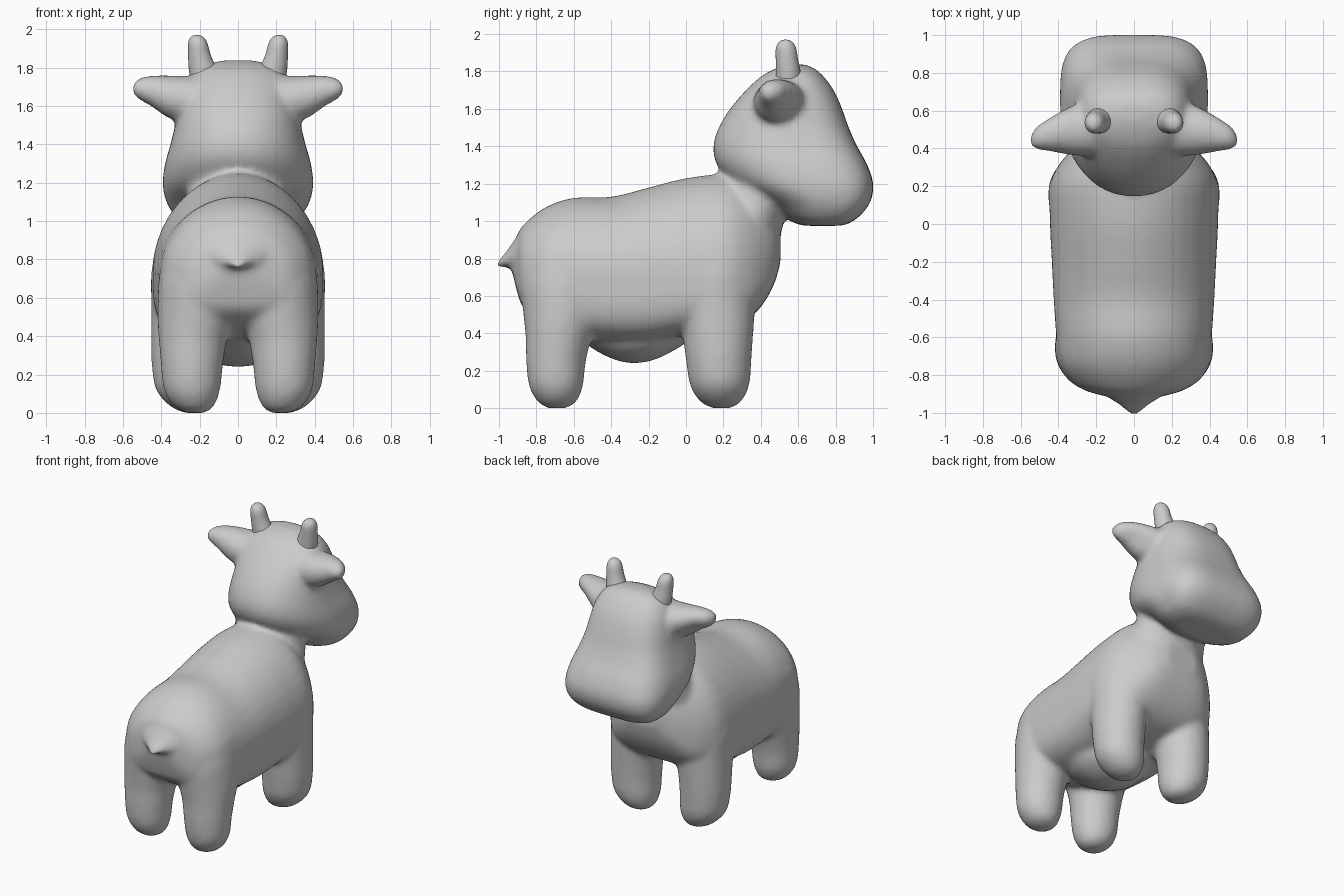
import bpy, bmesh, math


def superellipse(n_side, ru, rv_neg, rv_pos, n_neg=2.0, n_pos=2.0):
    """Closed outline; the negative and positive v halves have their own size and squareness."""
    pts = []
    for i in range(n_side):
        a = 2 * math.pi * i / n_side
        c, s = math.cos(a), math.sin(a)
        n, rv = (n_pos, rv_pos) if s >= 0 else (n_neg, rv_neg)
        u = math.copysign(abs(c) ** (2 / n), c) * ru
        v = math.copysign(abs(s) ** (2 / n), s) * rv
        pts.append((u, v))
    return pts


def refine(st, steps=4):
    """Smoothly interpolate between stations (Catmull-Rom)."""
    out = []
    for i in range(len(st) - 1):
        p0, p1, p2, p3 = st[max(i - 1, 0)], st[i], st[i + 1], st[min(i + 2, len(st) - 1)]
        for k in range(steps):
            t = k / steps
            out.append(tuple(b + 0.5 * t * (c - a + t * (2 * a - 5 * b + 4 * c - d
                             + t * (3 * (b - c) + d - a)))
                             for a, b, c, d in zip(p0, p1, p2, p3)))
    return out + [tuple(st[-1])]


def loft(bm, rings):
    """Skin a list of equal-length point rings and cap both ends."""
    loops = [[bm.verts.new(p) for p in ring] for ring in rings]
    n = len(loops[0])
    faces = []
    for a, b in zip(loops, loops[1:]):
        for i in range(n):
            j = (i + 1) % n
            faces.append(bm.faces.new((a[i], a[j], b[j], b[i])))
    faces += [bm.faces.new(loops[0][::-1]), bm.faces.new(loops[-1])]
    bmesh.ops.recalc_face_normals(bm, faces=faces)


def along_y(bm, stations, mid, n_low=2.0):
    """Stations: y, bottom z, top z, half width."""
    rings = []
    for y, z0, z1, w in refine(stations):
        m = min(max(mid, z0 + 0.3 * (z1 - z0)), z0 + 0.7 * (z1 - z0))
        rings.append([(u, y, m + v) for u, v in superellipse(40, w, m - z0, z1 - m, n_low, 1.95)])
    loft(bm, rings)


def along_z(bm, stations, side=1):
    """Stations: z, centre x, centre y, radius x, radius y."""
    loft(bm, [[(side * (cx + u), cy + v, z) for u, v in superellipse(28, rx, ry, ry)]
              for z, cx, cy, rx, ry in refine(stations)])


def finish(name, bm):
    me = bpy.data.meshes.new(name)
    bm.to_mesh(me)
    bm.free()
    ob = bpy.data.objects.new(name, me)
    bpy.context.collection.objects.link(ob)
    bpy.ops.object.select_all(action='DESELECT')
    ob.select_set(True)
    bpy.context.view_layer.objects.active = ob
    return ob


bm = bmesh.new()

# Torso
along_y(bm, [
    (-0.93, 0.74, 0.84, 0.07), (-0.905, 0.63, 0.92, 0.18), (-0.865, 0.53, 0.985, 0.29),
    (-0.75, 0.45, 1.075, 0.385), (-0.60, 0.38, 1.125, 0.41), (-0.40, 0.35, 1.13, 0.425),
    (-0.20, 0.35, 1.18, 0.435), (0.00, 0.385, 1.23, 0.445), (0.20, 0.42, 1.25, 0.445),
    (0.31, 0.46, 1.22, 0.40), (0.40, 0.54, 1.18, 0.32), (0.47, 0.66, 1.10, 0.22),
    (0.505, 0.78, 1.02, 0.12)], 0.72, 3.6)

# Neck
along_z(bm, [(0.80, 0, 0.33, 0.26, 0.15), (1.00, 0, 0.34, 0.28, 0.185),
             (1.15, 0, 0.38, 0.26, 0.195), (1.30, 0, 0.42, 0.26, 0.20)])

# Head: horizontal slices, round at the back and square at the muzzle
head = [  # z, back y, front y, half width, front squareness
    (0.975, 0.62, 0.84, 0.22, 3.4), (1.01, 0.54, 0.91, 0.31, 3.6), (1.09, 0.44, 0.98, 0.37, 3.6),
    (1.19, 0.26, 1.003, 0.393, 3.6), (1.30, 0.165, 0.97, 0.38, 3.5),
    (1.40, 0.145, 0.915, 0.352, 3.3), (1.50, 0.175, 0.87, 0.328, 3.0),
    (1.60, 0.235, 0.835, 0.31, 2.8), (1.70, 0.32, 0.79, 0.285, 2.6),
    (1.78, 0.41, 0.73, 0.235, 2.5), (1.82, 0.49, 0.68, 0.16, 2.4), (1.837, 0.55, 0.64, 0.07, 2.2)]
rings = []
for z, y0, y1, w, n_front in refine(head, 3):
    m = y0 + 0.52 * (y1 - y0)
    rings.append([(u, m + v, z) for u, v in superellipse(40, w, m - y0, y1 - m, 2.1, n_front)])
loft(bm, rings)

# Legs, flaring into the flanks, and ears; mirrored
front_leg = [(0.0, 0.23, 0.19, 0.05, 0.05), (0.035, 0.245, 0.185, 0.11, 0.11),
             (0.12, 0.27, 0.18, 0.158, 0.158), (0.25, 0.28, 0.175, 0.17, 0.175),
             (0.40, 0.275, 0.17, 0.178, 0.19), (0.55, 0.26, 0.16, 0.192, 0.21),
             (0.75, 0.25, 0.15, 0.20, 0.22), (0.95, 0.22, 0.15, 0.17, 0.20)]
rear_leg = [(0.0, 0.22, -0.69, 0.05, 0.05), (0.035, 0.23, -0.69, 0.105, 0.105),
            (0.12, 0.24, -0.695, 0.147, 0.145), (0.25, 0.24, -0.695, 0.162, 0.16),
            (0.38, 0.235, -0.68, 0.178, 0.178), (0.50, 0.22, -0.66, 0.20, 0.21),
            (0.68, 0.21, -0.64, 0.205, 0.245), (0.85, 0.19, -0.62, 0.20, 0.23)]
ear = [(0.20, 0.50, 1.63, 0.14, 0.125, 0), (0.30, 0.50, 1.635, 0.14, 0.122, 0.05),
       (0.38, 0.492, 1.65, 0.12, 0.11, 0.25), (0.45, 0.477, 1.675, 0.093, 0.084, 0.3),
       (0.51, 0.46, 1.687, 0.066, 0.06, 0.15), (0.54, 0.445, 1.69, 0.04, 0.036, 0),
       (0.552, 0.44, 1.69, 0.012, 0.012, 0)]
for s in (-1, 1):
    along_z(bm, front_leg, s)
    along_z(bm, rear_leg, s)
    rings = []
    for x, cy, cz, ry, rz, scoop in refine(ear, 3):
        ring = []
        for i in range(28):
            a = 2 * math.pi * i / 28
            k = 1 - scoop * max(0, math.cos(a + 0.7)) ** 3  # hollow facing front and down
            ring.append((s * x, cy + k * ry * math.cos(a), cz + k * rz * math.sin(a)))
        rings.append(ring)
    loft(bm, rings)

# Udder
along_y(bm, [(-0.56, 0.36, 0.44, 0.10), (-0.47, 0.30, 0.48, 0.21), (-0.37, 0.255, 0.5, 0.26),
             (-0.27, 0.24, 0.5, 0.28), (-0.15, 0.265, 0.5, 0.26), (0.0, 0.345, 0.5, 0.16)], 0.42)

# Tail: a short flat wedge
along_y(bm, [(-1.008, 0.75, 0.785, 0.02), (-0.955, 0.755, 0.845, 0.085),
             (-0.90, 0.77, 0.92, 0.16), (-0.80, 0.79, 1.01, 0.25)], 0.79)

# Fuse into one skin and relax the joins
skin = finish("body_skin", bm)
rm = skin.modifiers.new("fuse", 'REMESH')
rm.mode = 'VOXEL'
rm.voxel_size = 0.018
sm = skin.modifiers.new("relax", 'SMOOTH')
sm.factor = 0.5
sm.iterations = 10
for name in ("fuse", "relax"):
    bpy.ops.object.modifier_apply(modifier=name)
bpy.ops.object.shade_smooth()

# Horns
horn = [(1.70, 0.160, 0.55, 0.078, 0.074), (1.78, 0.180, 0.548, 0.075, 0.068),
        (1.86, 0.200, 0.54, 0.060, 0.06), (1.92, 0.209, 0.535, 0.052, 0.055),
        (1.95, 0.212, 0.533, 0.040, 0.042), (1.965, 0.214, 0.532, 0.024, 0.025),
        (1.97, 0.214, 0.532, 0.006, 0.006)]
for s, label in ((-1, "left"), (1, "right")):
    bm = bmesh.new()
    along_z(bm, horn, s)
    finish("horn_" + label, bm)
    bpy.ops.object.shade_smooth()
